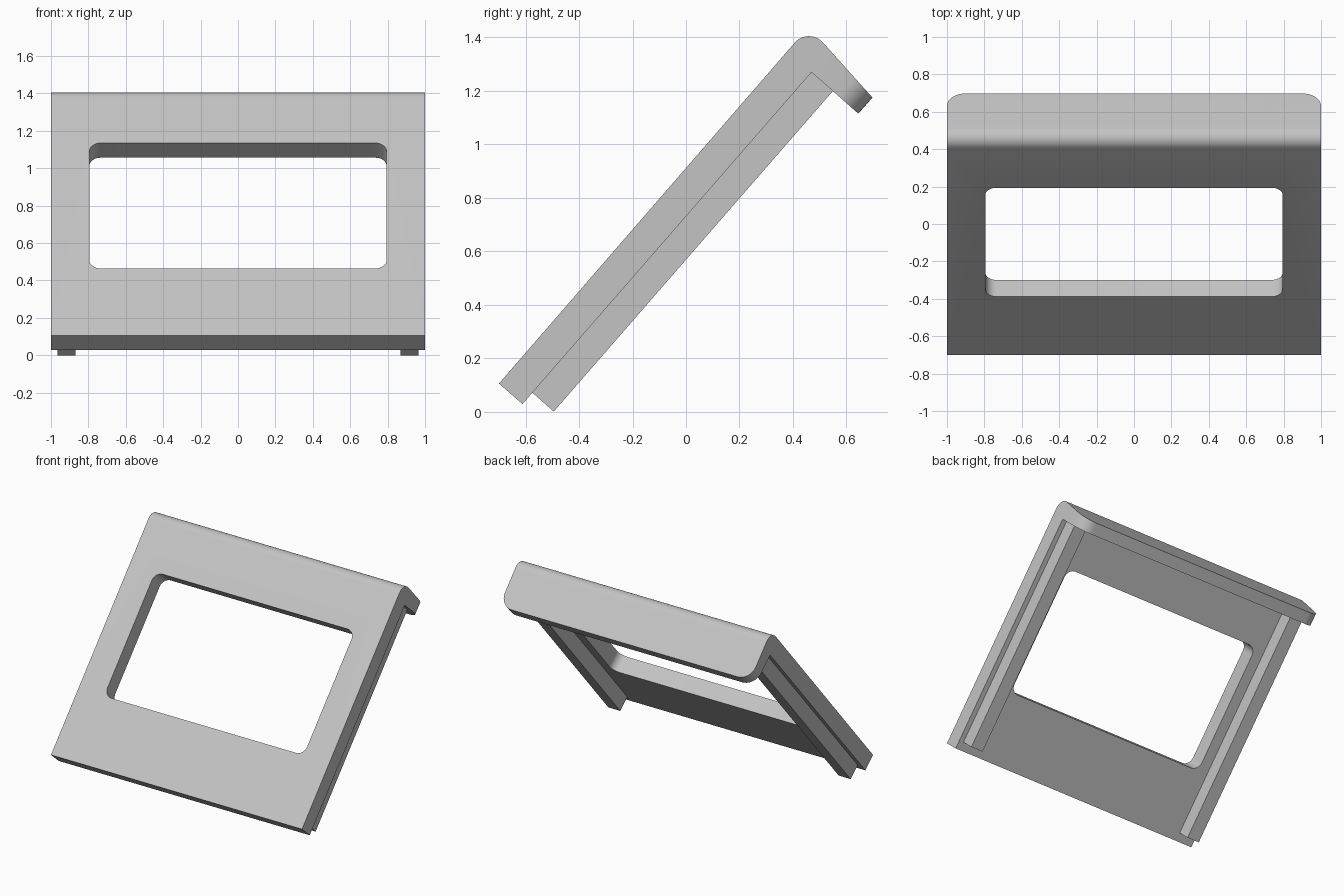
import bpy, bmesh, math
from mathutils import Matrix, Vector

cube = bpy.data.objects.get("Cube")
if cube:
    bpy.data.objects.remove(cube, do_unlink=True)

grey = bpy.data.materials.new("light grey")
grey.use_nodes = True
colour = (0.55, 0.55, 0.55, 1)
grey.diffuse_color = colour
grey.node_tree.nodes["Principled BSDF"].inputs["Base Color"].default_value = colour


def make_object(name, bm):
    bmesh.ops.recalc_face_normals(bm, faces=bm.faces)
    mesh = bpy.data.meshes.new(name)
    bm.to_mesh(mesh)
    bm.free()
    mesh.materials.append(grey)
    obj = bpy.data.objects.new(name, mesh)
    bpy.context.collection.objects.link(obj)
    return obj


def extrude_profile(points, x0, x1):
    """Sweep a closed (y, z) outline along x."""
    bm = bmesh.new()
    face = bm.faces.new([bm.verts.new((x0, y, z)) for y, z in points])
    result = bmesh.ops.extrude_face_region(bm, geom=[face])
    verts = [g for g in result["geom"] if isinstance(g, bmesh.types.BMVert)]
    bmesh.ops.translate(bm, verts=verts, vec=(x1 - x0, 0, 0))
    return bm


# Sloping panel with a rounded top edge and a folded-back lip
crest, radius, steps = (0.46, 1.335), 0.07, 12
arc = []
for i in range(steps + 1):
    a = math.radians(139 - 97 * i / steps)
    arc.append((crest[0] + radius * math.cos(a), crest[1] + radius * math.sin(a)))
lip_tip = [(0.698, 1.175), (0.645, 1.115)]
bm = extrude_profile([(-0.70, 0.105)] + arc + lip_tip + [(0.47, 1.27), (-0.612, 0.028)], -1, 1)

# Round the two free corners of the lip
corners = [e for e in bm.edges
           if abs(e.verts[0].co.x - e.verts[1].co.x) < 0.01
           and all(v.co.y > 0.6 for v in e.verts)]
bmesh.ops.bevel(bm, geom=corners, offset=0.1, segments=10, profile=0.5, affect='EDGES')
panel = make_object("sloping_panel", bm)

# Rounded window cut square through the panel
along = Vector((0, 0.657, 0.754)).normalized()
normal = Vector((1, 0, 0)).cross(along)
frame = Matrix((Vector((1, 0, 0)), along, normal)).transposed().to_4x4()
bm = bmesh.new()
bmesh.ops.create_cube(bm, size=1, matrix=Matrix.Diagonal((1.59, 0.888, 0.5, 1)))
uprights = [e for e in bm.edges if abs(e.verts[0].co.z - e.verts[1].co.z) > 0.1]
bmesh.ops.bevel(bm, geom=uprights, offset=0.06, segments=8, profile=0.5, affect='EDGES')
bm.transform(Matrix.Translation((0, -0.093, 0.796)) @ frame)
cutter = make_object("window_cutter", bm)
cutter.hide_render = True

cut = panel.modifiers.new("window", 'BOOLEAN')
cut.operation = 'DIFFERENCE'
cut.solver = 'EXACT'
cut.object = cutter
bpy.ops.object.select_all(action='DESELECT')
bpy.context.view_layer.objects.active = panel
panel.select_set(True)
bpy.ops.object.modifier_apply(modifier=cut.name)
bpy.data.objects.remove(cutter, do_unlink=True)
bpy.ops.object.shade_smooth_by_angle(angle=math.radians(30))

# Support rails under both sides
rail_outline = [(-0.575, 0.071), (-0.495, 0.0), (0.55, 1.2), (0.47, 1.27)]
for side, name in ((1, "left_rail"), (-1, "right_rail")):
    make_object(name, extrude_profile(rail_outline, side * 0.87, side * 0.965))
